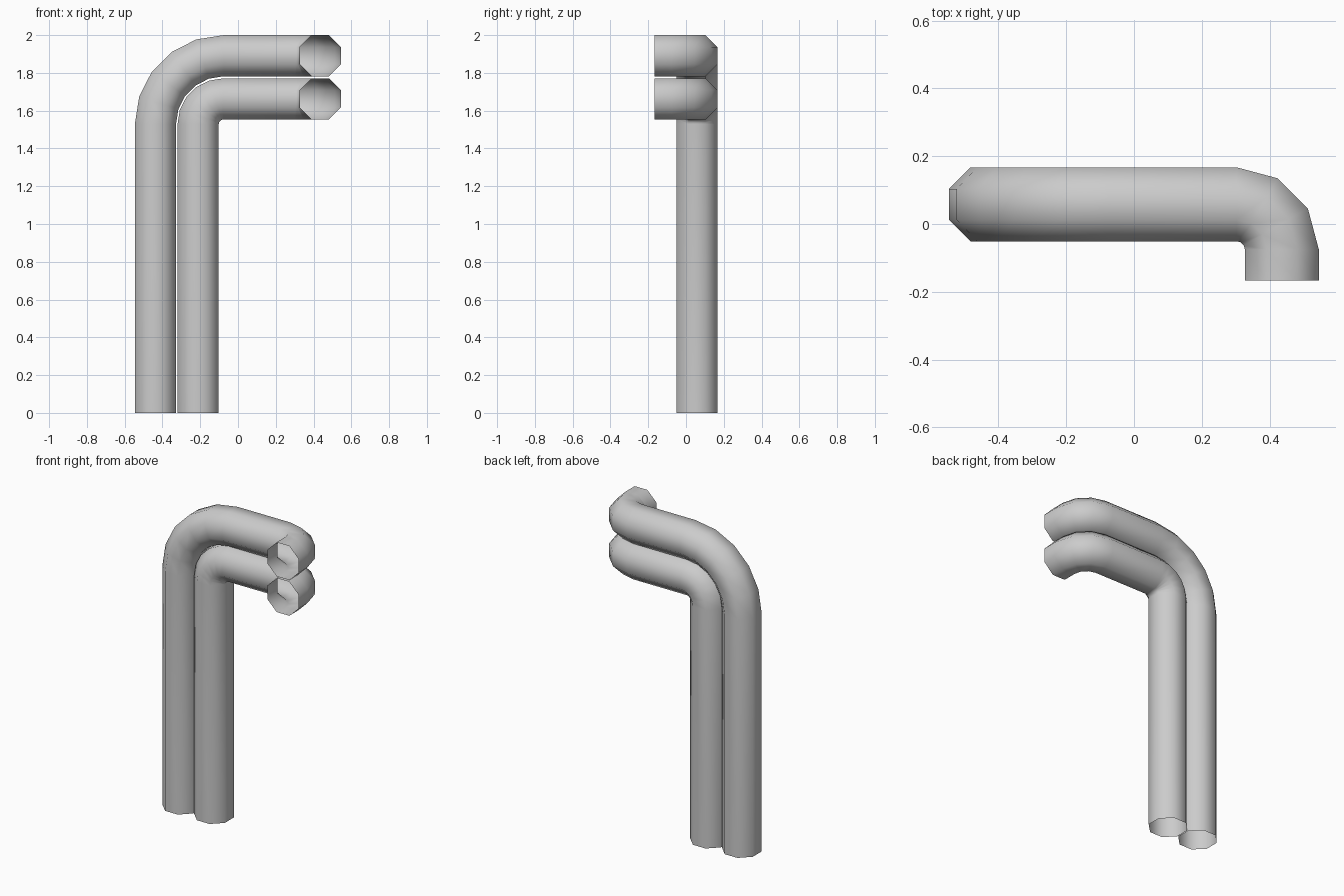
import bpy, bmesh, math
from mathutils import Vector

if "Cube" in bpy.data.objects:
    bpy.data.objects.remove(bpy.data.objects["Cube"])

SIDES = 8
R = 0.109 / math.cos(math.pi / SIDES)   # flats face the axes
Y0, X_END, Y_END = 0.058, 0.436, -0.167
ELBOW = 0.133                           # small bend radius (centre line)
X, Y, Z = Vector((1, 0, 0)), Vector((0, 1, 0)), Vector((0, 0, 1))


def pipe(name, x, top, bend):
    # stations: centre point plus the two section axes
    st = [(Vector((x, Y0, 0)), -X, Y)]
    # upright turning towards +x
    c = Vector((x + bend, Y0, top - bend))
    for i in range(6):
        a = math.radians(18 * i)
        u = -X * math.cos(a) + Z * math.sin(a)
        st.append((c + u * bend, u, Y))
    # horizontal run turning towards the front
    c = Vector((X_END - ELBOW, Y0 - ELBOW, top))
    for i in range(4):
        a = math.radians(30 * i)
        v = Y * math.cos(a) + X * math.sin(a)
        st.append((c + v * ELBOW, Z, v))
    st.append((Vector((X_END, Y_END, top)), Z, X))

    # open-ended skin through the stations
    bm = bmesh.new()
    rings = []
    for p, u, v in st:
        angs = [2 * math.pi * (k + 0.5) / SIDES for k in range(SIDES)]
        rings.append([bm.verts.new(p + R * (u * math.cos(t) + v * math.sin(t))) for t in angs])
    for a, b in zip(rings, rings[1:]):
        for k in range(SIDES):
            n = (k + 1) % SIDES
            bm.faces.new((a[k], b[k], b[n], a[n])).smooth = True
    me = bpy.data.meshes.new(name)
    bm.to_mesh(me)
    bm.free()
    bpy.context.collection.objects.link(bpy.data.objects.new(name, me))


pipe("outer_pipe", -0.437, 1.891, 0.361)
pipe("inner_pipe", -0.211, 1.662, ELBOW)
